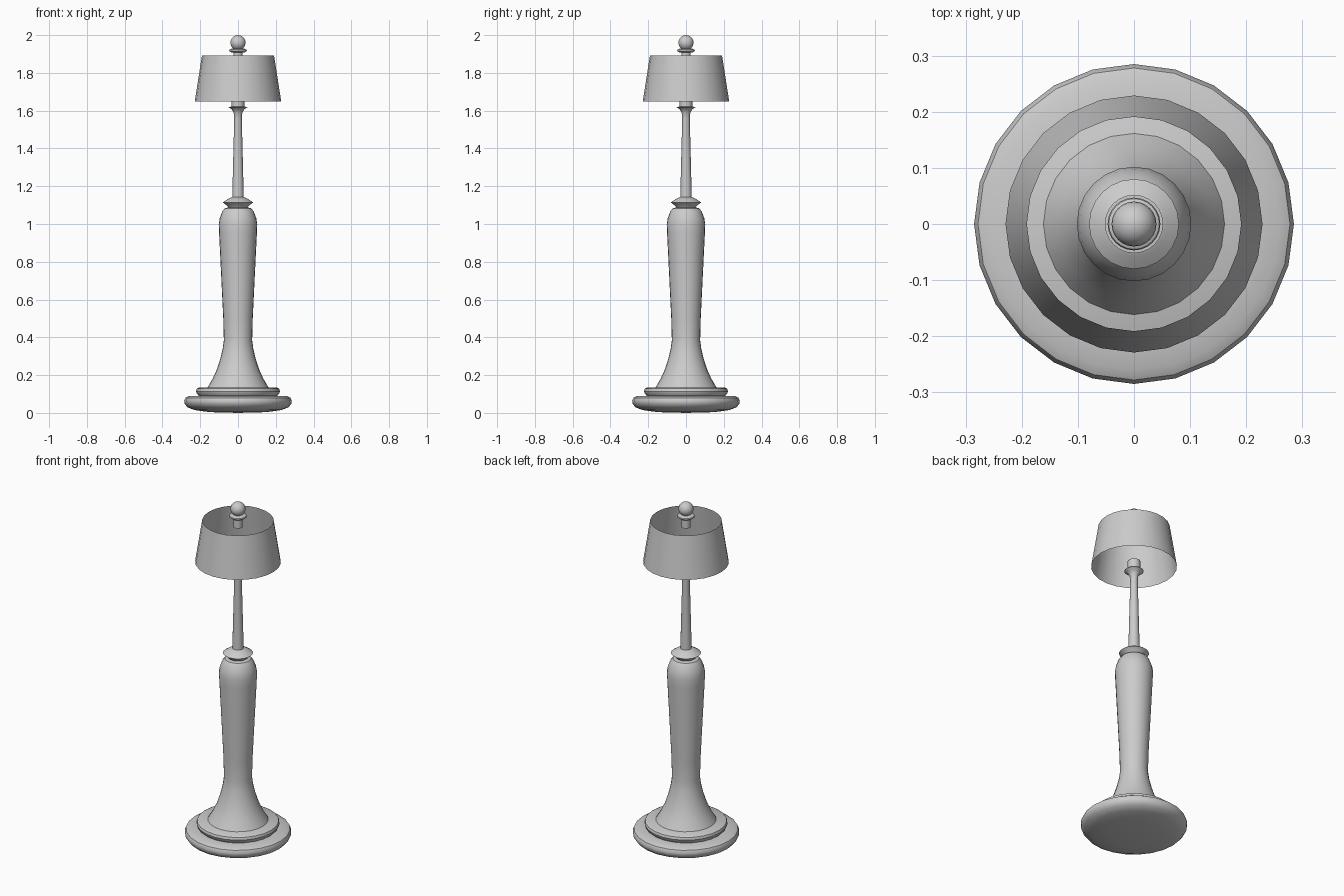
import bpy, bmesh, math


def lathe(name, profile, sides=24, angle=35):
    """Revolve a list of (radius, z) points about the z axis."""
    bm = bmesh.new()
    rings = []
    for r, z in profile:
        if r == 0:
            rings.append([bm.verts.new((0, 0, z))] * sides)
        else:
            rings.append([bm.verts.new((r * math.cos(2 * math.pi * i / sides),
                                        r * math.sin(2 * math.pi * i / sides), z))
                          for i in range(sides)])
    for lo, hi in zip(rings, rings[1:]):
        for i in range(sides):
            j = (i + 1) % sides
            quad = list(dict.fromkeys((lo[i], lo[j], hi[j], hi[i])))
            bm.faces.new(quad)
    mesh = bpy.data.meshes.new(name)
    bm.to_mesh(mesh)
    bm.free()
    ob = bpy.data.objects.new(name, mesh)
    bpy.context.collection.objects.link(ob)
    bpy.ops.object.select_all(action='DESELECT')
    ob.select_set(True)
    bpy.context.view_layer.objects.active = ob
    bpy.ops.object.shade_smooth_by_angle(angle=math.radians(angle))
    return ob


# Rounded foot disc
lathe("base_disc", [(0, 0), (0.15, 0.004), (0.23, 0.015), (0.268, 0.03), (0.282, 0.048),
                    (0.285, 0.065), (0.278, 0.08), (0.26, 0.089), (0.2, 0.091), (0, 0.091)])

# Stepped ring on the foot
lathe("base_ring", [(0, 0.088), (0.205, 0.088), (0.217, 0.1), (0.222, 0.114),
                    (0.218, 0.128), (0.205, 0.135), (0, 0.135)])

# Flared column swelling toward a rounded shoulder
lathe("column", [(0, 0.133), (0.162, 0.134), (0.135, 0.18), (0.112, 0.23), (0.094, 0.285),
                 (0.081, 0.34), (0.075, 0.385), (0.078, 0.5), (0.1, 0.95), (0.102, 1.0),
                 (0.097, 1.03), (0.084, 1.065), (0.07, 1.083), (0.048, 1.089), (0, 1.089)])

# Collar between column and pole
lathe("collar", [(0, 1.085), (0.05, 1.085), (0.056, 1.095), (0.08, 1.114), (0.06, 1.128),
                 (0.035, 1.142), (0, 1.145)])

# Tapered pole flaring into a small dish
lathe("pole", [(0, 1.14), (0.03, 1.14), (0.029, 1.2), (0.02, 1.56), (0.023, 1.59),
               (0.034, 1.608), (0.052, 1.62), (0, 1.623)])

# Lamp socket
lathe("socket", [(0, 1.62), (0.034, 1.62), (0.034, 1.68), (0, 1.68)])

# Open tapered shade
lathe("shade", [(0.229, 1.648), (0.191, 1.891)])

# Finial stem, washer and ball
lathe("finial_stem", [(0, 1.855), (0.025, 1.855), (0.025, 1.912), (0, 1.912)])
lathe("finial_washer", [(0, 1.907), (0.034, 1.907), (0.047, 1.917), (0.045, 1.923),
                        (0.03, 1.93), (0, 1.93)])
ball = [(0.04 * math.sin(math.pi * k / 12), 1.96 - 0.04 * math.cos(math.pi * k / 12))
        for k in range(1, 12)]
lathe("finial_ball", [(0, 1.92)] + ball + [(0, 2.0)])
